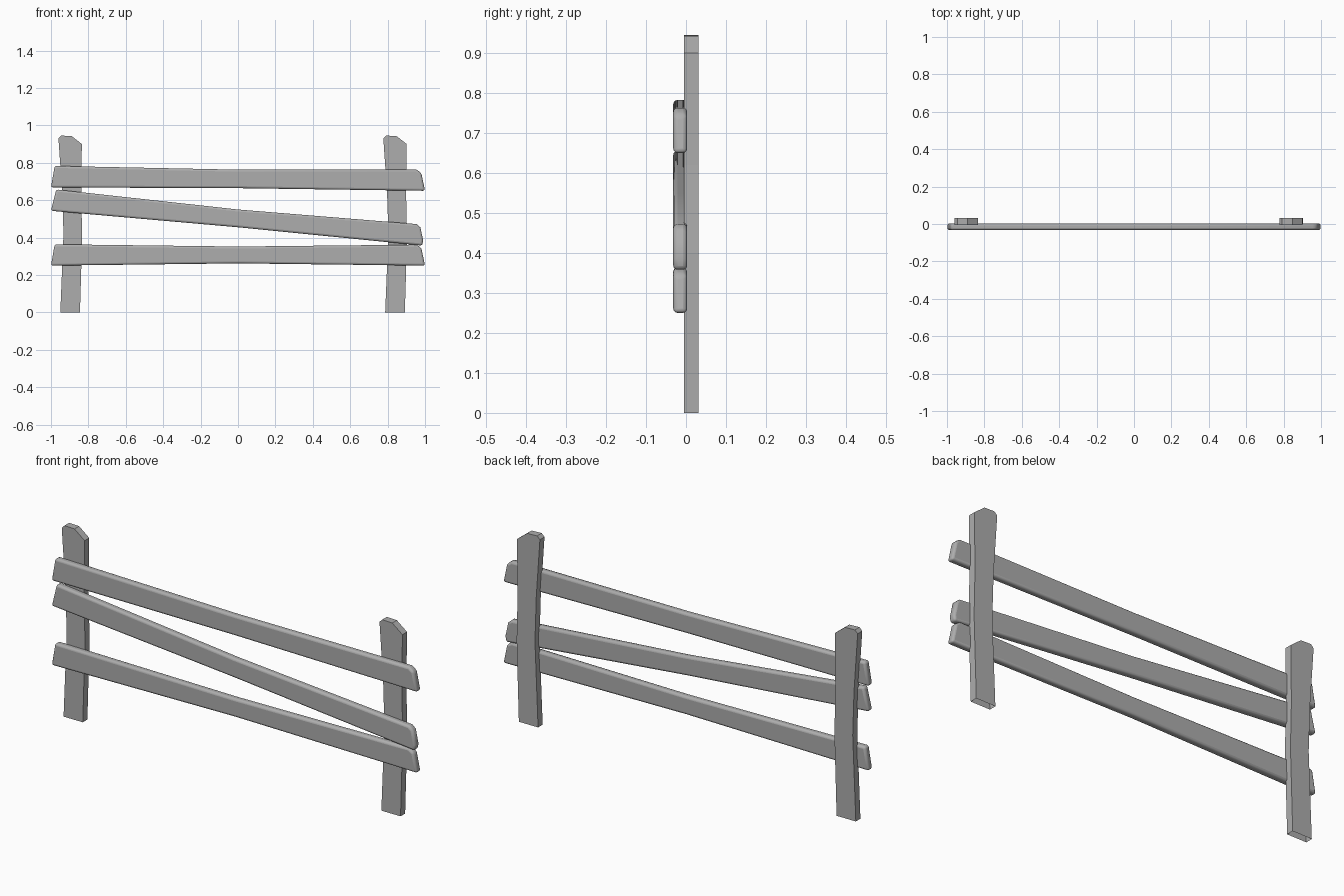
import bpy, bmesh

cube = bpy.data.objects.get("Cube")
if cube:
    bpy.data.objects.remove(cube, do_unlink=True)

grey = bpy.data.materials.new("plain grey")
grey.use_nodes = True
COLOUR = (0.42, 0.42, 0.42, 1)
grey.diffuse_color = COLOUR
grey.node_tree.nodes["Principled BSDF"].inputs["Base Color"].default_value = COLOUR


def board(name, outline, front, back, bevel=0, open_bottom=False):
    """Extrude an (x, z) outline from front to back into a plank."""
    bm = bmesh.new()
    face = bm.faces.new([bm.verts.new((x, front, z)) for x, z in outline])
    out = bmesh.ops.extrude_face_region(bm, geom=[face], use_keep_orig=True)
    for v in out["geom"]:
        if isinstance(v, bmesh.types.BMVert):
            v.co.y = back
    bmesh.ops.recalc_face_normals(bm, faces=bm.faces)
    if open_bottom:
        low = [f for f in bm.faces if all(v.co.z < 0.001 for v in f.verts)]
        bmesh.ops.delete(bm, geom=low, context="FACES_ONLY")
    mesh = bpy.data.meshes.new(name)
    bm.to_mesh(mesh)
    bm.free()
    mesh.materials.append(grey)
    obj = bpy.data.objects.new(name, mesh)
    bpy.context.collection.objects.link(obj)
    if bevel:
        mod = obj.modifiers.new("rounded edges", "BEVEL")
        mod.width = bevel
        mod.segments = 3
        mod.limit_method = "ANGLE"
        mod.angle_limit = 0.7
        bpy.ops.object.select_all(action="DESELECT")
        obj.select_set(True)
        bpy.context.view_layer.objects.active = obj
        bpy.ops.object.shade_smooth_by_angle(angle=0.7)
    return obj


# Two matching crooked posts, hollow at the foot
post = [(-0.95, 0), (-0.845, 0), (-0.833, 0.4), (-0.838, 0.62), (-0.835, 0.9),
        (-0.89, 0.943), (-0.945, 0.945), (-0.96, 0.93), (-0.94, 0.64), (-0.933, 0.42)]
for name, shift in (("right_post", 0), ("left_post", 1.737)):
    board(name, [(x + shift, z) for x, z in post], -0.005, 0.031, open_bottom=True)

# Three uneven rails: bottom edge from left to right, then back along the top
rails = {
    "top_rail": [(-1, 0.668), (0, 0.664), (1, 0.65), (0.98, 0.745),
                 (0.955, 0.763), (0, 0.763), (-0.98, 0.783)],
    "slanted_rail": [(-1, 0.543), (0, 0.455), (0.985, 0.357), (0.99, 0.385),
                     (0.975, 0.455), (0.955, 0.472), (0, 0.55), (-0.972, 0.657)],
    "bottom_rail": [(-1, 0.25), (0, 0.262), (1, 0.25), (0.98, 0.345),
                    (0.955, 0.362), (0, 0.352), (-0.98, 0.364)],
}
for name, outline in rails.items():
    board(name, outline, -0.032, 0.003, bevel=0.011)
